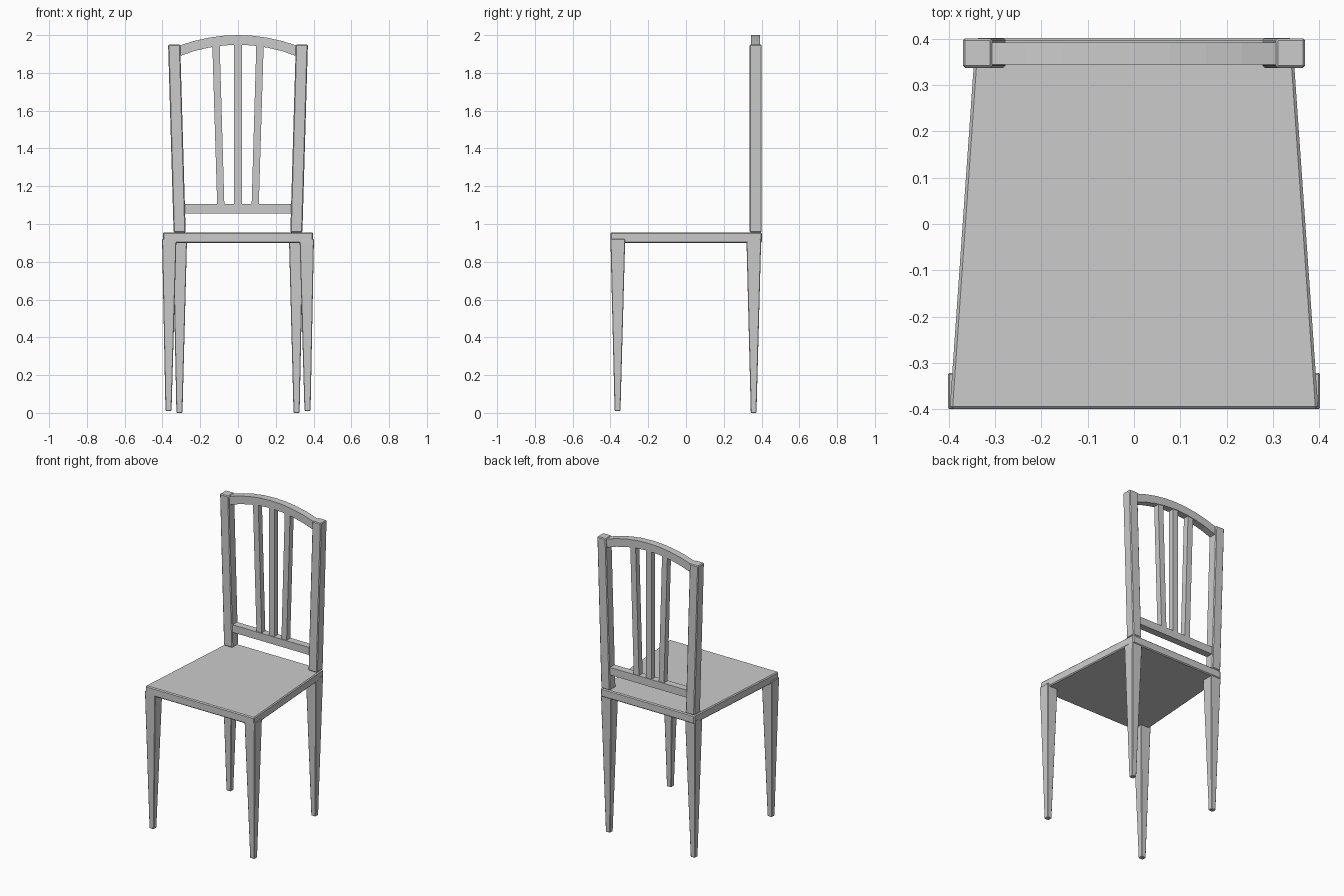
import bpy, bmesh

if "Cube" in bpy.data.objects:
    bpy.data.objects.remove(bpy.data.objects["Cube"])

def finish(name, bm, bevel):
    bmesh.ops.recalc_face_normals(bm, faces=bm.faces)
    me = bpy.data.meshes.new(name)
    bm.to_mesh(me)
    bm.free()
    ob = bpy.data.objects.new(name, me)
    bpy.context.collection.objects.link(ob)
    if bevel:
        mod = ob.modifiers.new("bevel", 'BEVEL')
        mod.width = bevel
        mod.segments = 1
    return ob

def taper(name, bottom, top, bevel=0.003):
    """Block between two level rectangles, each (x0, x1, y0, y1, z)."""
    bm = bmesh.new()
    rings = []
    for x0, x1, y0, y1, z in (bottom, top):
        rings.append([bm.verts.new((x, y, z)) for x, y in
                      ((x0, y0), (x1, y0), (x1, y1), (x0, y1))])
    lo, hi = rings
    bm.faces.new(lo[::-1])
    bm.faces.new(hi)
    for i in range(4):
        j = (i + 1) % 4
        bm.faces.new((lo[i], lo[j], hi[j], hi[i]))
    return finish(name, bm, bevel)

def extrude_profile(name, pts, offset, bevel):
    """Closed polygon pushed along an offset vector."""
    bm = bmesh.new()
    face = bm.faces.new([bm.verts.new(p) for p in pts])
    ext = bmesh.ops.extrude_face_region(bm, geom=[face])
    verts = [g for g in ext["geom"] if isinstance(g, bmesh.types.BMVert)]
    bmesh.ops.translate(bm, verts=verts, vec=offset)
    return finish(name, bm, bevel)

def pair(name, bottom, top, bevel=0.003):
    """Left and right mirrored copies."""
    taper("right_" + name, bottom, top, bevel)
    flip = lambda r: (-r[1], -r[0]) + r[2:]
    taper("left_" + name, flip(bottom), flip(top), bevel)

# Trapezoid seat
extrude_profile("seat", [(-0.398, -0.4, 0.9), (0.398, -0.4, 0.9),
                         (0.342, 0.402, 0.9), (-0.342, 0.402, 0.9)],
                (0, 0, 0.056), 0.006)

# Tapered legs
pair("front_leg", (0.352, 0.384, -0.378, -0.347, 0.01),
     (0.326, 0.402, -0.4, -0.322, 0.92))
pair("back_leg", (0.294, 0.326, 0.343, 0.373, 0.0),
     (0.27, 0.345, 0.32, 0.398, 0.92))

# Splayed back posts
pair("back_post", (0.277, 0.341, 0.337, 0.401, 0.956),
     (0.306, 0.37, 0.337, 0.401, 1.95), 0.005)

# Lower back rail
taper("lower_rail", (-0.29, 0.29, 0.345, 0.392, 1.055),
      (-0.29, 0.29, 0.345, 0.392, 1.105), 0)

# Arched top rail
xs = [-0.31, -0.233, -0.155, -0.078, 0, 0.078, 0.155, 0.233, 0.31]
arch = lambda x, crown, drop: crown - drop * (x / 0.31) ** 2
outline = [(x, 0.345, arch(x, 2.0, 0.055)) for x in xs]
outline += [(x, 0.345, arch(x, 1.949, 0.06)) for x in reversed(xs)]
extrude_profile("top_rail", outline, (0, 0.047, 0), 0)

# Back slats
taper("centre_slat", (-0.02, 0.02, 0.35, 0.388, 1.095),
      (-0.02, 0.02, 0.35, 0.388, 1.965), 0)
pair("side_slat", (0.072, 0.11, 0.35, 0.388, 1.095),
     (0.097, 0.136, 0.35, 0.388, 1.952), 0)
